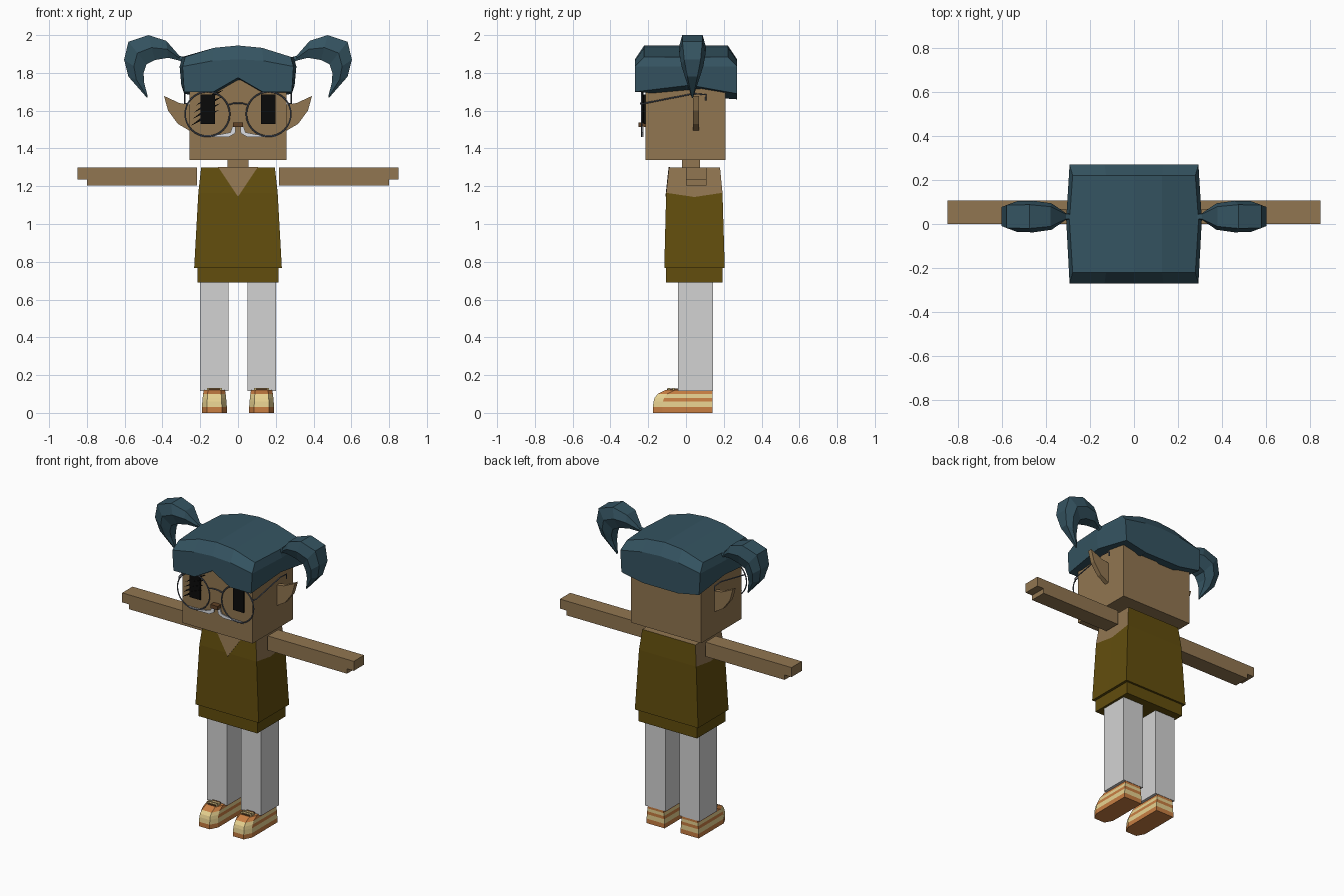
import bpy, bmesh, math

cube = bpy.data.objects.get("Cube")
if cube:
    bpy.data.objects.remove(cube, do_unlink=True)


def material(name, r, g, b):
    m = bpy.data.materials.new(name)
    m.use_nodes = True
    m.diffuse_color = (r, g, b, 1)
    m.node_tree.nodes["Principled BSDF"].inputs["Base Color"].default_value = (r, g, b, 1)
    return m


SKIN = material("skin brown", .285, .182, .082)
SHIRT = material("olive cloth", .122, .075, .004)
HAIR = material("teal hair", .035, .088, .12)
TROUSER = material("light grey cloth", .65, .65, .65)
ORANGE = material("shoe orange", .58, .21, .055)
CREAM = material("shoe cream", .8, .64, .28)
BLACK = material("black", .003, .003, .003)
METAL = material("grey metal", .11, .13, .17)
WHITE = material("white", .72, .74, .78)
NOSE = material("dark brown", .12, .055, .02)


def build(name, verts, faces, *mats, rule=None):
    """Make a mesh object; rule(face) picks the material slot."""
    bm = bmesh.new()
    vs = [bm.verts.new(v) for v in verts]
    for f in faces:
        bm.faces.new([vs[i] for i in f])
    bmesh.ops.recalc_face_normals(bm, faces=bm.faces)
    bm.normal_update()
    if rule:
        for f in bm.faces:
            f.material_index = rule(f)
    me = bpy.data.meshes.new(name)
    bm.to_mesh(me)
    bm.free()
    for m in mats:
        me.materials.append(m)
    ob = bpy.data.objects.new(name, me)
    bpy.context.collection.objects.link(ob)
    return ob


def loft(name, rings, *mats, rule=None, caps=True):
    """Skin a list of equal-length closed rings."""
    n = len(rings[0])
    verts = [p for r in rings for p in r]
    faces = [(k * n + i, k * n + (i + 1) % n, (k + 1) * n + (i + 1) % n, (k + 1) * n + i)
             for k in range(len(rings) - 1) for i in range(n)]
    if caps:
        faces += [tuple(range(n)), tuple(range(len(verts) - n, len(verts)))]
    return build(name, verts, faces, *mats, rule=rule)


def prism(name, outline, y0, y1, mat):
    """Extrude an x-z outline along y."""
    return loft(name, [[(x, y, z) for x, z in outline] for y in (y0, y1)], mat)


def box(name, x0, x1, y0, y1, z0, z1, mat):
    return prism(name, [(x0, z0), (x1, z0), (x1, z1), (x0, z1)], y0, y1, mat)


def wire(name, points, radius, mat):
    cu = bpy.data.curves.new(name, 'CURVE')
    cu.dimensions = '3D'
    cu.bevel_depth = radius
    cu.bevel_resolution = 1
    sp = cu.splines.new('POLY')
    sp.points.add(len(points) - 1)
    for p, co in zip(sp.points, points):
        p.co = (*co, 1)
    cu.materials.append(mat)
    ob = bpy.data.objects.new(name, cu)
    bpy.context.collection.objects.link(ob)


# Head and neck
box("head", -.258, .258, -.215, .21, 1.34, 1.82, SKIN)
box("neck", -.055, .055, -.02, .075, 1.27, 1.36, SKIN)


# Sleeveless top: sides above the armholes are bare skin
def torso_ring(w, y0, y1, z, dip=0):
    mid = (y0 + y1) / 2
    return [(-w, y0, z), (w, y0, z), (w, mid, z - dip), (w, y1, z), (-w, y1, z), (-w, mid, z - dip)]


def bare(f):
    c = f.calc_center_median()
    return int(c.z > 1.17 and abs(f.normal.y) < .7)


loft("tunic", [torso_ring(.232, -.115, .205, .768), torso_ring(.21, -.105, .193, 1.165, .022),
               torso_ring(.195, -.09, .18, 1.3)], SHIRT, SKIN, rule=bare)
box("tunic_hem", -.215, .215, -.105, .192, .69, .78, SHIRT)
loft("neckline", [[(-.105, y - .002, 1.301), (.105, y - .002, 1.301), (0, y - .019, 1.145)]
                  for y in (-.09, -.083)], SKIN)

# Hair cap: ring of points round the head, with a notched fringe
COLS = (-.285, -.13, 0, .13, .285)
plan = ([(x, -.27) for x in COLS] + [(.3, .02)] + [(x, .27) for x in reversed(COLS)] + [(-.3, .02)])
hem = [1.70, 1.70, 1.775, 1.70, 1.70, 1.735, 1.69, 1.66, 1.66, 1.66, 1.69, 1.735]
arc = [min(1, abs(x) / .285) ** 2 for x, y in plan]
rings = [[(x, y, z) for (x, y), z in zip(plan, hem)],
         [(x * 1.03, y, 1.872 - .038 * a) for (x, y), a in zip(plan, arc)],
         [(x * .98, y * .82, 1.945 - .06 * a) for (x, y), a in zip(plan, arc)]]
cap = loft("hair_cap", rings, HAIR, caps=False)
bm = bmesh.new()
bm.from_mesh(cap.data)
bm.verts.ensure_lookup_table()
for base in (0, 24):
    for i in range(4):
        ring = [i, i + 1, 9 - i, 10 - i]
        if i == 0:
            ring.append(11)
        if i == 3:
            ring = [3, 4, 5, 6, 7]
        bm.faces.new([bm.verts[base + j] for j in ring])
bmesh.ops.recalc_face_normals(bm, faces=bm.faces)
bm.to_mesh(cap.data)
bm.free()

# Pigtail sections: outer x, z, inner x, z, half depth
TAIL = [(.27, 1.88, .28, 1.845, .012), (.31, 1.89, .31, 1.865, .015),
        (.38, 1.97, .37, 1.88, .06), (.475, 2.0, .44, 1.868, .072),
        (.58, 1.965, .485, 1.845, .07), (.603, 1.87, .5, 1.80, .058),
        (.58, 1.78, .497, 1.75, .035), (.482, 1.668, .478, 1.675, .004)]
# Ear and moustache outlines
EAR = [(.25, 1.63), (.31, 1.64), (.392, 1.678), (.37, 1.60), (.318, 1.53), (.25, 1.49)]
TACHE = [(.012, 1.515), (.03, 1.515), (.04, 1.485), (.1, 1.473), (.2, 1.47), (.2, 1.46), (.05, 1.46), (.015, 1.48)]


# Shoe: stacked layers, toe narrowing upwards
def shoe_ring(s, toe, half, z, heel=.14):
    c = .125
    return [(s * c + dx * half, y, z) for dx, y in
            ((-1, heel), (1, heel), (1, toe + .05), (.6, toe), (-.6, toe), (-1, toe + .05))]


def shoe_colour(f):
    c = f.calc_center_median()
    if f.normal.z < -.9 or c.z < .03:
        return 0
    if c.z < .06 or (f.normal.y < -.4 and c.z < .1):
        return 1
    return int(.08 < c.z < .1)


for s, side in ((1, "left"), (-1, "right")):
    tail = []
    for ox, oz, ix, iz, d in TAIL:
        mx, mz, y = (ox + ix) / 2, (oz + iz) / 2, .034
        tail.append([(s * ox, y - d * .75, oz), (s * ox, y + d * .75, oz), (s * mx, y + d, mz),
                     (s * ix, y + d * .6, iz), (s * ix, y - d * .6, iz), (s * mx, y - d, mz)])
    loft(side + "_pigtail", tail, HAIR)
    prism(side + "_ear", [(s * x, z) for x, z in EAR], .038, .068, SKIN)
    prism(side + "_moustache", [(s * x, z) for x, z in TACHE], -.232, -.224, WHITE)
    box(side + "_eye", s * .121, s * .198, -.224, -.214, 1.53, 1.685, BLACK)

    # Arm with the fingertips stepping past the palm
    prism(side + "_arm", [(s * x, z) for x, z in ((.218, 1.203), (.8, 1.203), (.8, 1.235),
                                                  (.85, 1.235), (.85, 1.298), (.218, 1.298))],
          0, .108, SKIN)
    box(side + "_leg", s * .05, s * .2, -.042, .142, .115, .70, TROUSER)

    # Shoe with laces and tongue
    layers = [(-.175, .066, 0), (-.175, .066, .03), (-.172, .064, .06), (-.166, .062, .08),
              (-.15, .06, .1), (-.11, .056, .12)]
    loft(side + "_shoe", [shoe_ring(s, t, h, z) for t, h, z in layers],
         ORANGE, CREAM, rule=shoe_colour)
    box(side + "_shoe_tongue", s * .095, s * .155, -.1, -.04, .115, .128, NOSE)
    for y in (-.095, -.072):
        box(side + "_shoe_lace", s * .085, s * .165, y, y + .01, .119, .131, CREAM)

    # Spectacle rim and temple
    bpy.ops.mesh.primitive_torus_add(location=(s * .162, -.235, 1.582), rotation=(math.pi / 2, 0, 0),
                                     major_radius=.118, minor_radius=.004,
                                     major_segments=32, minor_segments=6)
    rim = bpy.context.object
    rim.name = side + "_spectacle_rim"
    rim.data.materials.append(METAL)
    bpy.ops.object.shade_smooth_by_angle()
    wire(side + "_spectacle_temple", [(s * .265, -.235, 1.635), (s * .283, -.215, 1.64),
                                      (s * .283, .04, 1.69), (s * .283, .105, 1.685),
                                      (s * .283, .105, 1.655)], .004, METAL)

# Spectacle bridge
wire("spectacle_bridge", [(-.055, -.235, 1.63), (-.02, -.24, 1.64), (.02, -.24, 1.64),
                          (.055, -.235, 1.63)], .004, METAL)

# Nose
box("nose", -.027, .027, -.252, -.21, 1.513, 1.538, NOSE)

# Slanted lashes over the right eye
for i in range(4):
    z = 1.52 + i * .035
    x = -.25 + i * .008
    prism("lash", [(x, z), (x + .09, z + .045), (x + .15, z + .085), (x + .07, z + .055)],
          -.23, -.225, BLACK)
